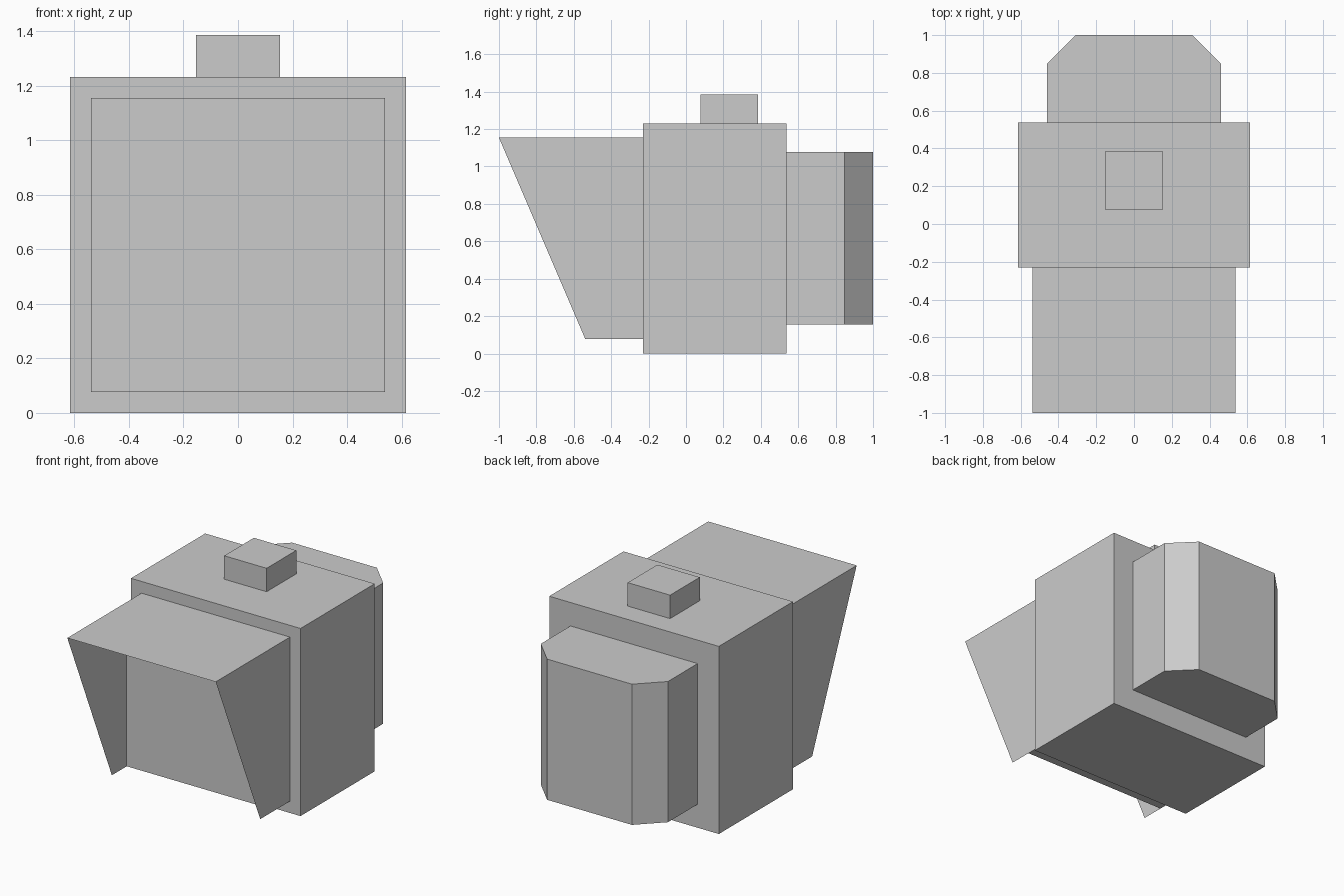
import bpy, bmesh

if "Cube" in bpy.data.objects:
    bpy.data.objects.remove(bpy.data.objects["Cube"])

U = 2 / 26  # grid unit: the whole model is 26 units long


def make_object(name, verts, faces):
    mesh = bpy.data.meshes.new(name)
    mesh.from_pydata([[c * U for c in v] for v in verts], [], faces)
    obj = bpy.data.objects.new(name, mesh)
    bpy.context.collection.objects.link(obj)
    return obj


def prism(name, outline, z0, z1):
    """Closed upright prism from a counter-clockwise plan outline."""
    n = len(outline)
    verts = [(x, y, z) for z in (z0, z1) for x, y in outline]
    faces = [tuple(reversed(range(n))), tuple(range(n, 2 * n))]
    faces += [(i, (i + 1) % n, n + (i + 1) % n, n + i) for i in range(n)]
    return make_object(name, verts, faces)


def box(name, half_x, y0, y1, z0, z1):
    outline = [(-half_x, y0), (half_x, y0), (half_x, y1), (-half_x, y1)]
    return prism(name, outline, z0, z1)


# Main housing and the button on top
box("main_housing", 8, -3, 7, 0, 16)
box("top_button", 2, 1, 5, 16, 18)

# Rear housing with two bevelled upright corners
prism("rear_housing", [(-6, 7), (6, 7), (6, 11), (4, 13), (-4, 13), (-6, 11)], 2, 14)

# Recessed screen block inside the front hood
box("recessed_screen", 7, -5, -3, 1, 15)

# Thin open hood: roof and two slanted side panels ahead of the screen block
side = [(-5, 1), (-7, 1), (-13, 15), (-5, 15)]
hood_verts = [(x, y, z) for x in (-7, 7) for y, z in side]
make_object("front_hood", hood_verts, [(3, 2, 1, 0), (4, 5, 6, 7), (2, 6, 7, 3)])

# Consistent outward shading on the hood sheets
hood = bpy.data.objects["front_hood"]
bm = bmesh.new()
bm.from_mesh(hood.data)
for f in bm.faces:
    f.normal_update()
    c = f.calc_center_median()
    if f.normal.x * c.x < -1e-4 or f.normal.z < -0.5:
        f.normal_flip()
bm.to_mesh(hood.data)
bm.free()
